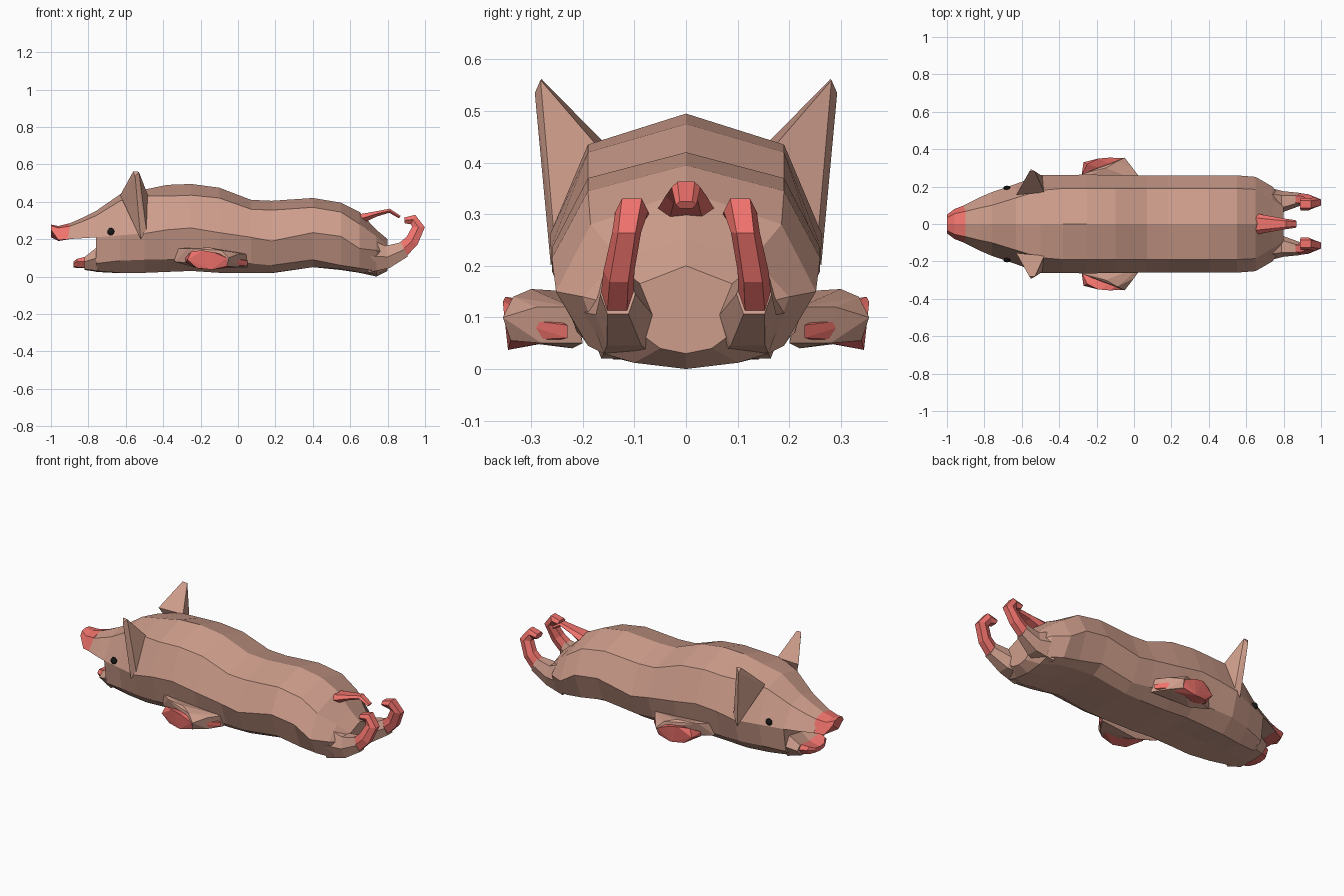
import bpy, bmesh, math
from mathutils import Vector


def mat(name, rgb):
    m = bpy.data.materials.new(name)
    m.diffuse_color = (*rgb, 1)
    return m


TAN = mat("tan skin", (0.62, 0.34, 0.26))
RED = mat("pink tips", (0.87, 0.17, 0.15))
BLACK = mat("black", (0.01, 0.01, 0.01))


def finish(name, bm, material, mirror=False):
    bmesh.ops.recalc_face_normals(bm, faces=bm.faces)
    me = bpy.data.meshes.new(name)
    bm.to_mesh(me)
    bm.free()
    me.materials.append(material)
    ob = bpy.data.objects.new(name, me)
    bpy.context.collection.objects.link(ob)
    if mirror:
        mod = ob.modifiers.new("Mirror", 'MIRROR')
        mod.use_axis = (False, True, False)
        mod.use_mirror_merge = False
    return ob


def skin(name, rings, material, mirror=False):
    """Join closed rings of points and cap both ends."""
    bm = bmesh.new()
    vs = [[bm.verts.new(p) for p in r] for r in rings]
    n = len(vs[0])
    for a, b in zip(vs, vs[1:]):
        for i in range(n):
            j = (i + 1) % n
            bm.faces.new((a[i], a[j], b[j], b[i]))
    bm.faces.new(vs[0])
    bm.faces.new(vs[-1])
    return finish(name, bm, material, mirror)


def loft(name, sections, material):
    """Section: x, top z, (y, z) pairs down the side, bottom z."""
    rings = []
    for s in sections:
        x, top, bottom = s[0], s[1], s[-1]
        side = [(s[i], s[i + 1]) for i in range(2, len(s) - 1, 2)]
        rings.append([(x, 0, top)] + [(x, y, z) for y, z in side] + [(x, 0, bottom)]
                     + [(x, -y, z) for y, z in reversed(side)])
    return skin(name, rings, material)


def limb(name, path, material, mirror=True):
    """Six-sided tapered limb. Path: x, y, z, half width, half thickness."""
    rings = []
    for i, (x, y, z, w, t) in enumerate(path):
        a, b = path[max(i - 1, 0)], path[min(i + 1, len(path) - 1)]
        d = Vector((b[0] - a[0], 0, b[2] - a[2])).normalized()
        up = Vector((-d.z, 0, d.x))
        c = Vector((x, y, z))
        rings.append([c + Vector((0, u * w, 0)) + up * v * t for u, v in
                      ((-1, 0), (-.6, -1), (.6, -1), (1, 0), (.6, 1), (-.6, 1))])
    return skin(name, rings, material, mirror)


def hull(name, pts, material):
    bm = bmesh.new()
    for p in pts:
        bm.verts.new(p)
    res = bmesh.ops.convex_hull(bm, input=bm.verts)
    loose = [v for v in bm.verts if not v.link_faces]
    bmesh.ops.delete(bm, geom=loose, context='VERTS')
    return finish(name, bm, material, True)


# Body
neck = (-.50, .465, .18, .43, .262, .23, .22, .09, .14, .02, .025)
loft("body", [
    neck,
    (-.38, .49, .19, .43, .262, .25, .22, .09, .14, .025, .03),
    (-.25, .495, .19, .435, .264, .26, .22, .09, .14, .03, .03),
    (-.10, .475, .19, .42, .262, .235, .22, .08, .14, .02, .02),
    (.07, .41, .19, .36, .26, .21, .21, .07, .14, .018, .018),
    (.18, .405, .19, .355, .26, .19, .20, .06, .14, .02, .018),
    (.40, .42, .19, .37, .26, .235, .21, .09, .14, .05, .05),
    (.55, .395, .19, .345, .26, .215, .20, .06, .14, .04, .035),
    (.65, .345, .185, .28, .252, .15, .19, .045, .14, .022, .02),
    (.74, .25, .13, .215, .20, .14, .16, .03, .10, .012, .0),
    (.80, .20, .09, .165, .12, .12, .09, .07, .05, .04, .03)], TAN)

# Head and jaws
loft("head", [
    neck,
    (-.63, .44, .14, .405, .215, .22, .19, .085, .12, .02, .018),
    (-.76, .35, .10, .325, .17, .21, .15, .07, .10, .03, .025)], TAN)
loft("upper_snout", [
    (-.76, .35, .10, .325, .17, .21, .21),
    (-.83, .315, .085, .295, .14, .205, .205),
    (-.91, .28, .065, .265, .10, .20, .20)], TAN)
loft("snout_tip", [
    (-.90, .285, .068, .27, .103, .20, .20),
    (-.96, .27, .055, .26, .08, .195, .19),
    (-1.0, .278, .035, .272, .05, .25, .21)], RED)
loft("lower_jaw", [
    (-.75, .14, .12, .16, .155, .10, .12, .03, .025),
    (-.82, .08, .10, .105, .13, .08, .09, .04, .035)], TAN)
loft("lower_jaw_tip", [
    (-.80, .09, .10, .11, .12, .08, .09, .045, .045),
    (-.86, .08, .075, .095, .09, .08, .07, .05, .045),
    (-.88, .075, .04, .08, .05, .07, .04, .055, .05)], RED)

# Ears
hull("ear", [(-.63, .155, .435), (-.52, .262, .20), (-.48, .17, .43), (-.49, .255, .25),
             (-.56, .28, .562), (-.53, .282, .56), (-.55, .293, .535)], TAN)

# Eyes
bm = bmesh.new()
bmesh.ops.create_uvsphere(bm, u_segments=10, v_segments=6, radius=.02)
for v in bm.verts:
    v.co.y *= .6
    v.co += Vector((-.68, .193, .24))
finish("eye", bm, BLACK, True)

# Folded front legs and hooves
hull("front_leg", [(-.34, .22, .15), (-.34, .22, .08), (-.27, .27, .15), (-.15, .30, .155),
                   (-.09, .335, .14), (-.05, .355, .10), (-.06, .34, .055), (.0, .29, .12),
                   (.0, .28, .05), (.05, .22, .12), (.05, .20, .05), (-.2, .22, .04)], TAN)
hull("front_hoof", [(-.28, .26, .10), (-.28, .26, .075), (-.27, .33, .09), (-.25, .32, .135),
                    (-.19, .35, .14), (-.13, .355, .13), (-.06, .352, .10), (-.06, .34, .055),
                    (-.14, .345, .037), (-.22, .33, .045), (-.2, .22, .06), (.05, .23, .085),
                    (.05, .23, .06)], RED)

# Hind legs with curled trotters
limb("hind_leg", [(.70, .11, .11, .09, .09), (.80, .12, .105, .055, .06),
                  (.89, .132, .145, .034, .042)], TAN)
limb("hind_trotter", [(.87, .134, .135, .032, .04), (.93, .13, .19, .03, .036),
                      (.965, .115, .265, .028, .034), (.935, .105, .305, .032, .028),
                      (.89, .105, .30, .034, .015)], RED)

# Curled tail
limb("tail", [(.66, 0, .31, .055, .025), (.74, 0, .335, .04, .014),
              (.81, 0, .352, .028, .011), (.865, 0, .318, .02, .008)], RED, False)
